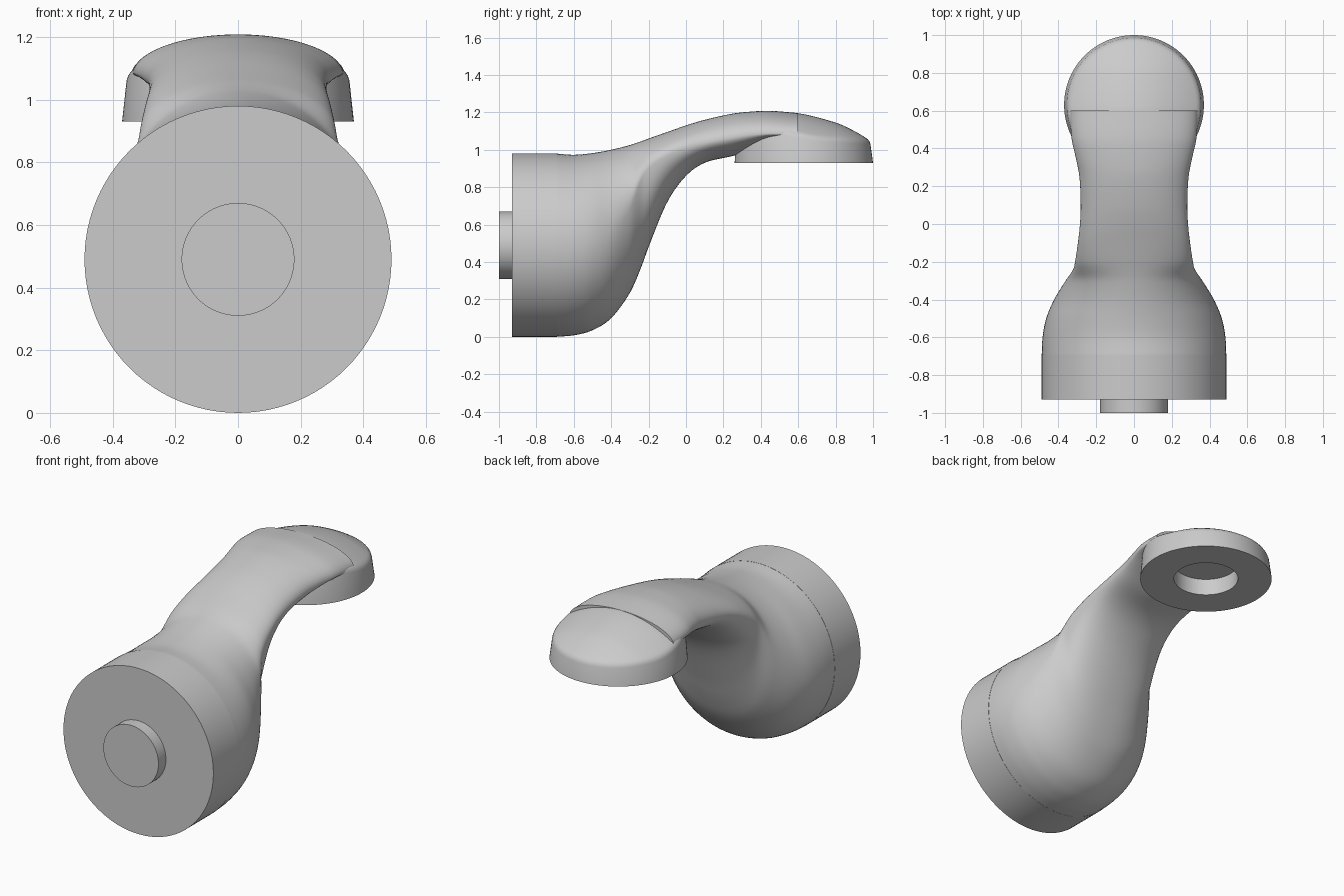
import bpy, bmesh, math

if "Cube" in bpy.data.objects:
    bpy.data.objects.remove(bpy.data.objects["Cube"])

grey = bpy.data.materials.new("light grey")
grey.diffuse_color = (0.6, 0.6, 0.6, 1)
grey.use_nodes = True
grey.node_tree.nodes["Principled BSDF"].inputs["Base Color"].default_value = grey.diffuse_color
SEG = 96


def interpolate(rows, t):
    """Smooth curve through rows of (key, value, value, ...)."""
    i = 0
    while i < len(rows) - 2 and t > rows[i + 1][0]:
        i += 1
    a, b = rows[i], rows[i + 1]
    p, q = rows[max(i - 1, 0)], rows[min(i + 2, len(rows) - 1)]
    h = b[0] - a[0]
    u = (t - a[0]) / h
    out = []
    for k in range(1, len(a)):
        ma = (b[k] - p[k]) / (b[0] - p[0]) * h
        mb = (q[k] - a[k]) / (q[0] - a[0]) * h
        out.append((2*u**3 - 3*u*u + 1) * a[k] + (u**3 - 2*u*u + u) * ma
                   + (3*u*u - 2*u**3) * b[k] + (u**3 - u*u) * mb)
    return out


def loft(name, rings, angle=35):
    """Skin a list of closed rings and cap both ends."""
    bm = bmesh.new()
    loops = [[bm.verts.new(p) for p in ring] for ring in rings]
    for r, s in zip(loops, loops[1:]):
        n = len(r)
        for i in range(n):
            j = (i + 1) % n
            bm.faces.new((r[i], r[j], s[j], s[i]))
    bm.faces.new(loops[0])
    bm.faces.new(loops[-1])
    bmesh.ops.recalc_face_normals(bm, faces=bm.faces)
    mesh = bpy.data.meshes.new(name)
    bm.to_mesh(mesh)
    bm.free()
    ob = bpy.data.objects.new(name, mesh)
    bpy.context.collection.objects.link(ob)
    mesh.materials.append(grey)
    bpy.ops.object.select_all(action='DESELECT')
    ob.select_set(True)
    bpy.context.view_layer.objects.active = ob
    bpy.ops.object.shade_smooth_by_angle(angle=math.radians(angle))
    return ob


ANGLES = [2 * math.pi * i / SEG for i in range(SEG)]


def disc_ring(y, r):
    return [(r * math.cos(a), y, 0.49 + r * math.sin(a)) for a in ANGLES]


# Wall collar and inlet shank
loft("wall_collar", [disc_ring(-0.93, 0.49), disc_ring(-0.69, 0.49)])
loft("inlet_shank", [disc_ring(-1.0, 0.18), disc_ring(-0.92, 0.18)])

# Spout body sections: y, top, bottom, half width, height of widest point
BODY = [
    (-0.70, 0.980, 0.000, 0.489, 0.49),
    (-0.60, 0.973, 0.008, 0.484, 0.49),
    (-0.50, 0.982, 0.035, 0.465, 0.50),
    (-0.40, 1.000, 0.100, 0.423, 0.54),
    (-0.30, 1.025, 0.235, 0.362, 0.68),
    (-0.24, 1.045, 0.370, 0.322, 0.84),
    (-0.20, 1.060, 0.480, 0.312, 0.90),
    (-0.10, 1.095, 0.720, 0.297, 0.97),
    (0.00, 1.130, 0.860, 0.286, 1.01),
    (0.10, 1.160, 0.930, 0.282, 1.035),
    (0.25, 1.193, 0.967, 0.289, 1.065),
    (0.35, 1.204, 1.000, 0.308, 1.08),
    (0.45, 1.208, 1.040, 0.330, 1.085),
    (0.60, 1.196, 1.050, 0.340, 1.08),
]


def body_ring(y):
    top, bottom, w, mid = interpolate(BODY, y)
    # fuller underside where the bulb narrows into the arm
    n = 2 + 0.35 * math.exp(-((y + 0.24) / 0.1) ** 2)
    ring = []
    for a in ANGLES:
        c, s = math.cos(a), math.sin(a)
        if s >= 0:
            ring.append((w * c, y, mid + (top - mid) * s))
        else:
            x = math.copysign(abs(c) ** (2 / n), c)
            ring.append((w * x, y, mid - (mid - bottom) * abs(s) ** (2 / n)))
    return ring


STEPS = 90
loft("spout_body", [body_ring(-0.70 + 1.30 * i / STEPS) for i in range(STEPS + 1)], 60)

# Round outlet head with a domed top and a recessed opening below
CREST = [(0.25, 1.193), (0.45, 1.208), (0.60, 1.196),
         (0.80, 1.145), (0.90, 1.10), (1.00, 1.04)]
CY = 0.63


def flat_ring(r, z):
    return [(r * math.cos(a), CY + r * math.sin(a), z) for a in ANGLES]


def dome_ring(r, drop):
    ring = []
    for x, y, _ in flat_ring(r, 0):
        # stay just beneath the arm where the two overlap
        under = 0.008 * min(1, max(0, (0.62 - y) / 0.15))
        ring.append((x, y, interpolate(CREST, y)[0] - 0.9 * x * x - drop - under))
    return ring


rings = [flat_ring(0.18, 1.03), flat_ring(0.18, 0.93), flat_ring(0.37, 0.93)]
rings += [dome_ring(0.356, 0.018), dome_ring(0.351, 0.007), dome_ring(0.342, 0.001)]
rings += [dome_ring(0.33 * (1 - i / 14), 0) for i in range(14)]
loft("outlet_head", rings, 40)
